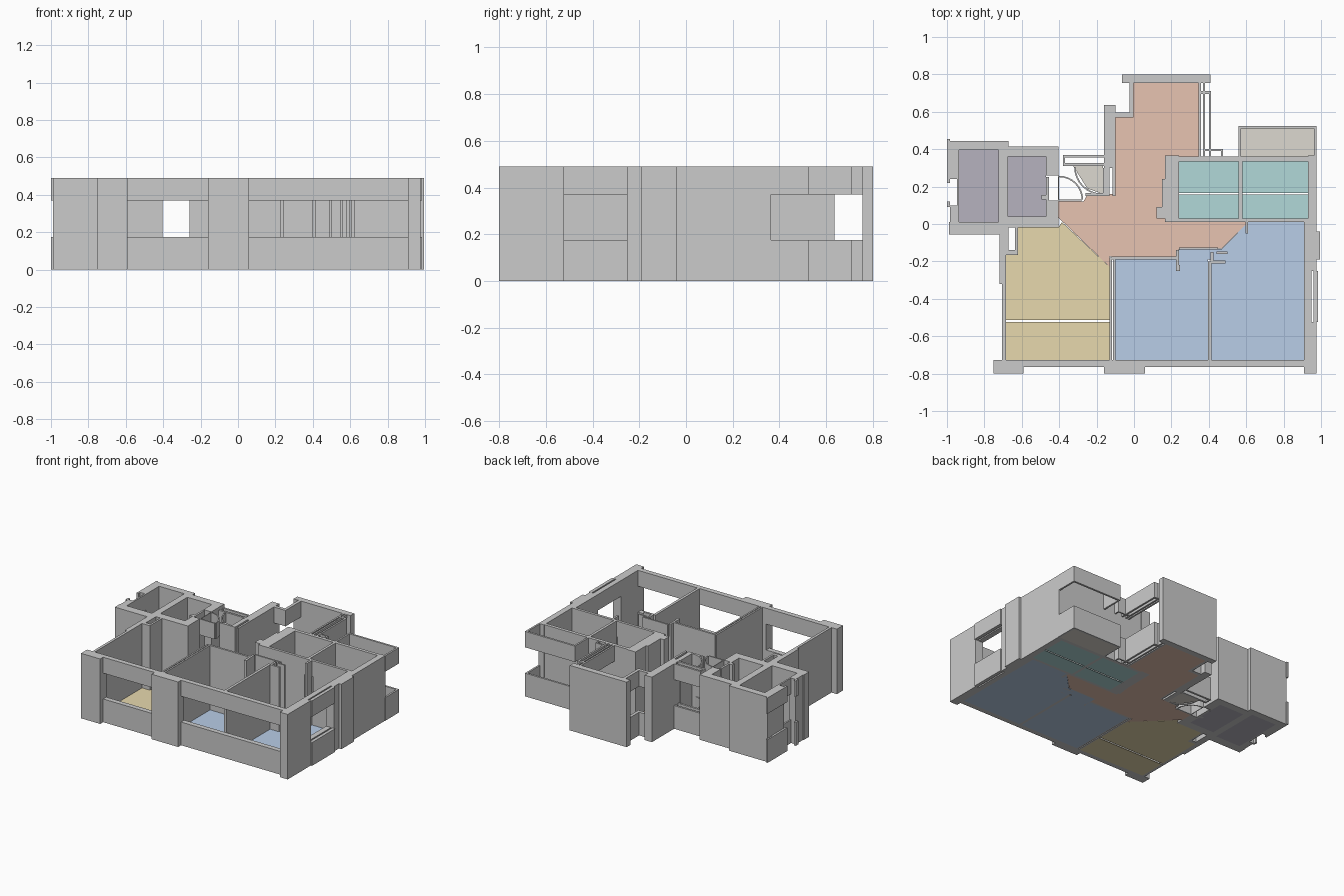
import bpy, bmesh, math

H, SILL, HEAD = 0.49, 0.175, 0.37
FULL = [(0, H)]
BANDS = [(0, SILL), (HEAD, H)]      # window: sill wall below, lintel above


def finish(name, bm, color=None):
    bmesh.ops.recalc_face_normals(bm, faces=bm.faces)
    me = bpy.data.meshes.new(name)
    bm.to_mesh(me)
    bm.free()
    ob = bpy.data.objects.new(name, me)
    bpy.context.collection.objects.link(ob)
    if color:
        mat = bpy.data.materials.new(name + "_color")
        mat.diffuse_color = (*color, 1)
        me.materials.append(mat)
    return ob


def prism(bm, pts, z0, z1):
    lo = [bm.verts.new((x, y, z0)) for x, y in pts]
    hi = [bm.verts.new((x, y, z1)) for x, y in pts]
    bm.faces.new(lo[::-1])
    bm.faces.new(hi)
    for i in range(len(pts)):
        j = (i + 1) % len(pts)
        bm.faces.new((lo[i], lo[j], hi[j], hi[i]))


def rect(x0, x1, y0, y1):
    return [(x0, y0), (x1, y0), (x1, y1), (x0, y1)]


def walls(name, rects, levels=FULL):
    bm = bmesh.new()
    for r in rects:
        for z0, z1 in levels:
            prism(bm, rect(*r), z0, z1)
    return finish(name, bm)


def floor(name, shapes, color):
    bm = bmesh.new()
    for s in shapes:
        prism(bm, s, 0, 0.004)
    return finish(name, bm, color)


def arc_wall(name, cx, cy, r, a0, a1, levels, t=0.008, n=8):
    bm = bmesh.new()
    ang = [math.radians(a0 + (a1 - a0) * i / n) for i in range(n + 1)]
    pts = [(cx + r * math.cos(a), cy + r * math.sin(a)) for a in ang]
    pts += [(cx + (r - t) * math.cos(a), cy + (r - t) * math.sin(a)) for a in ang[::-1]]
    for z0, z1 in levels:
        prism(bm, pts, z0, z1)
    return finish(name, bm)


# Twin shafts on the left
walls("outer_shaft_walls", [
    (-0.99, -0.67, 0.395, 0.445), (-0.99, -0.67, -0.055, 0.01),
    (-0.985, -0.935, 0.24, 0.40), (-0.985, -0.935, 0.0, 0.10),
    (-0.725, -0.675, -0.055, 0.445)])
walls("outer_shaft_window", [(-1.0, -0.985, 0.22, 0.455), (-1.0, -0.985, 0.09, 0.12),
                             (-0.947, -0.935, 0.10, 0.24)], BANDS)
walls("inner_shaft_walls", [
    (-0.675, -0.405, 0.36, 0.415), (-0.71, -0.405, -0.02, 0.04),
    (-0.47, -0.405, 0.26, 0.415), (-0.47, -0.405, -0.02, 0.125),
    (-0.495, -0.47, 0.13, 0.155), (-0.47, -0.455, 0.12, 0.25)])

# Front piers and window bands
walls("front_piers", [(-0.75, -0.59, -0.80, -0.727), (-0.16, 0.06, -0.80, -0.727),
                      (0.91, 0.975, -0.80, -0.727)])
walls("front_window_bands", [(-0.59, -0.16, -0.765, -0.727), (0.06, 0.91, -0.765, -0.727)], BANDS)

# Right side wall, pilaster and framed window
walls("right_wall", [(0.91, 0.975, -0.73, -0.525), (0.91, 0.975, -0.25, 0.02),
                     (0.93, 0.975, 0.01, 0.365), (0.97, 0.995, -0.19, -0.04)])
walls("right_window_bands", [(0.91, 0.925, -0.525, -0.25), (0.925, 0.95, -0.525, -0.25),
                             (0.96, 0.985, -0.525, -0.25)], BANDS)

# Dining room left wall
walls("dining_left_wall", [
    (-0.72, -0.685, -0.32, -0.05), (-0.705, -0.685, -0.73, -0.32),
    (-0.685, -0.67, -0.165, -0.02), (-0.635, -0.62, -0.165, -0.02),
    (-0.685, -0.62, -0.165, -0.14)])

# Partitions between the rooms
walls("room_partitions", [
    (-0.13, -0.118, -0.73, -0.18), (-0.112, -0.10, -0.73, -0.18),
    (-0.12, 0.24, -0.19, -0.175), (0.225, 0.24, -0.25, -0.14),
    (0.24, 0.45, -0.137, -0.125), (0.395, 0.415, -0.73, -0.20),
    (0.41, 0.49, -0.21, -0.195), (0.41, 0.425, -0.21, -0.15),
    (0.44, 0.50, -0.16, -0.148), (0.23, 0.245, -0.25, -0.22)])

# Wet rooms
walls("wet_room_walls", [
    (0.165, 0.24, 0.01, 0.365), (0.24, 0.975, 0.335, 0.36),
    (0.56, 0.58, 0.02, 0.34), (0.24, 0.55, 0.01, 0.03),
    (0.62, 0.93, 0.01, 0.03), (0.15, 0.165, 0.03, 0.24),
    (0.12, 0.15, 0.03, 0.09), (0.595, 0.61, -0.05, 0.01)])
walls("wet_room_door_heads", [(0.55, 0.62, 0.01, 0.03)], BANDS)

# Living room
walls("living_walls", [
    (-0.065, 0.41, 0.755, 0.80), (-0.16, -0.10, 0.30, 0.635),
    (-0.165, -0.13, 0.15, 0.30), (-0.115, -0.10, 0.15, 0.30)])
walls("living_left_window", [(-0.025, -0.002, 0.57, 0.755), (-0.10, -0.002, 0.57, 0.595)], BANDS)
walls("living_right_window", [
    (0.345, 0.358, 0.36, 0.755), (0.368, 0.38, 0.36, 0.755),
    (0.40, 0.413, 0.36, 0.71), (0.345, 0.413, 0.695, 0.71)], BANDS)
walls("service_ledge", [(0.38, 0.475, 0.39, 0.40), (0.465, 0.475, 0.36, 0.40)], BANDS)

# Entrance screens and curved leaves
walls("entrance_screens", [
    (-0.38, -0.16, 0.355, 0.37), (-0.38, -0.16, 0.31, 0.325),
    (-0.38, -0.37, 0.31, 0.37), (-0.405, -0.40, 0.12, 0.26),
    (-0.40, -0.28, 0.12, 0.13)], BANDS)
arc_wall("entrance_door_sweep", -0.40, 0.13, 0.128, 0, 90, BANDS)
arc_wall("side_door_sweep", -0.17, 0.305, 0.15, 180, 270, BANDS)
walls("entrance_jambs", [(-0.26, -0.165, 0.15, 0.165)])

# Balcony parapet with top band
walls("balcony_bands", [
    (0.56, 0.573, 0.36, 0.525), (0.963, 0.977, 0.36, 0.525), (0.56, 0.977, 0.51, 0.525)], BANDS)

# Floors
floor("living_floor", [
    [(-0.005, 0.755), (0.345, 0.755), (0.345, 0.355), (0.165, 0.355), (0.165, 0.01),
     (0.61, 0.01), (0.47, -0.13), (0.24, -0.13), (0.235, -0.175), (-0.13, -0.175),
     (-0.13, -0.23), (-0.405, 0.035), (-0.405, 0.12), (-0.27, 0.12), (-0.25, 0.155),
     (-0.10, 0.16), (-0.10, 0.57), (-0.005, 0.57)],
], (0.8, 0.55, 0.44))
floor("dining_floor", [
    rect(-0.685, -0.13, -0.73, -0.525),
    [(-0.685, -0.513), (-0.13, -0.513), (-0.13, -0.23), (-0.385, 0.01), (-0.405, -0.02),
     (-0.62, -0.02), (-0.62, -0.165), (-0.685, -0.165)],
], (0.8, 0.69, 0.42))
floor("bedroom_floors", [
    rect(-0.10, 0.395, -0.727, -0.19),
    [(0.24, -0.19), (0.415, -0.19), (0.47, -0.135), (0.24, -0.135)],
    [(0.415, -0.727), (0.91, -0.727), (0.91, 0.01), (0.61, 0.01), (0.415, -0.19)],
], (0.48, 0.61, 0.8))
floor("wet_room_floors", [
    rect(x0, x1, y0, y1)
    for x0, x1 in ((0.24, 0.56), (0.58, 0.93))
    for y0, y1 in ((0.03, 0.157), (0.167, 0.335))
], (0.44, 0.69, 0.69))
floor("shaft_floors", [rect(-0.935, -0.725, 0.01, 0.395), rect(-0.675, -0.47, 0.04, 0.36)],
      (0.47, 0.45, 0.52))
floor("balcony_floor", [
    rect(0.573, 0.963, 0.36, 0.51),
    [(-0.325, 0.31), (-0.165, 0.31), (-0.165, 0.16), (-0.25, 0.19)],
], (0.72, 0.69, 0.63))
